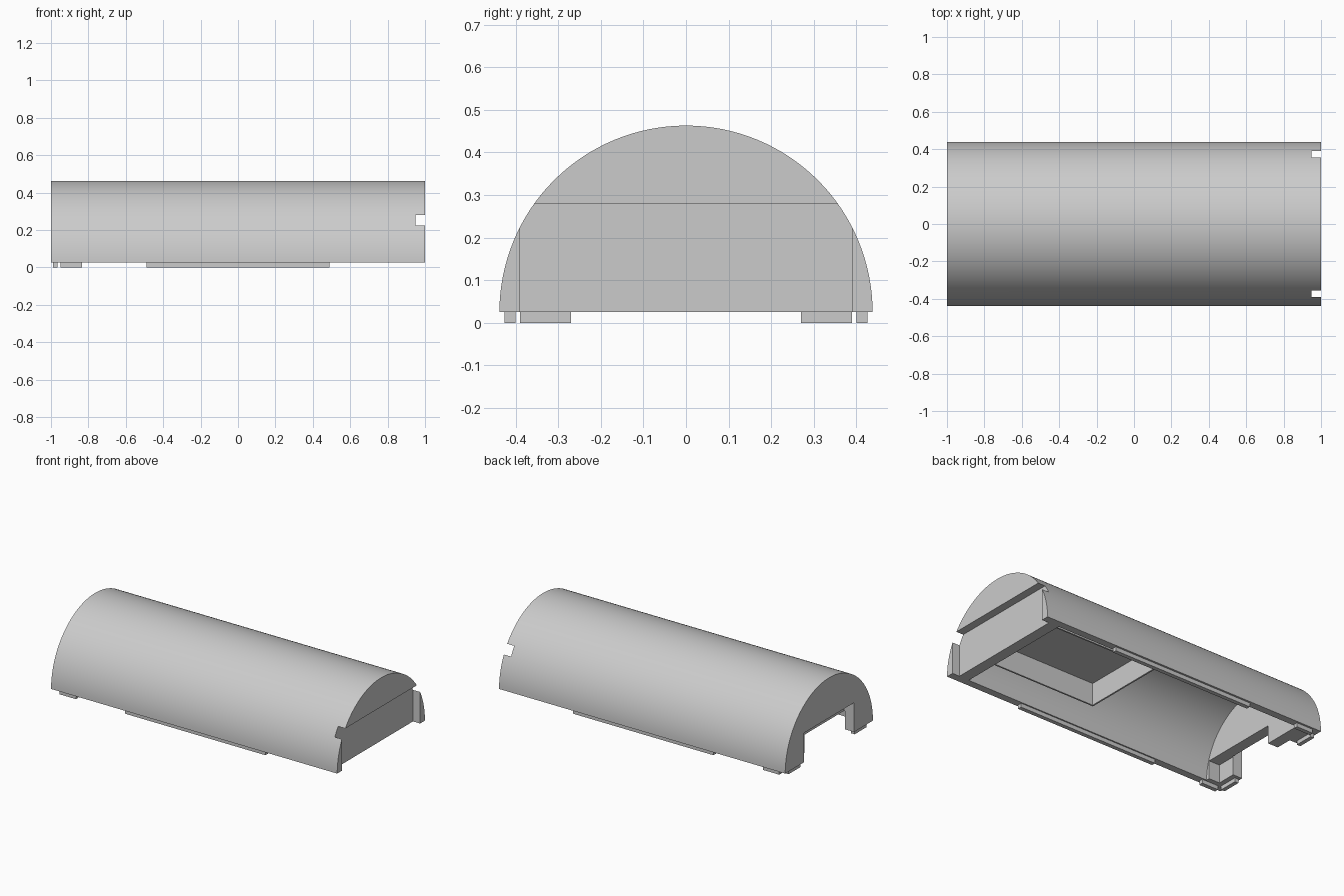
import bpy, bmesh, math

old = bpy.data.objects.get("Cube")
if old:
    bpy.data.objects.remove(old, do_unlink=True)

GREY = (0.6, 0.6, 0.6, 1)
grey = bpy.data.materials.new("plain grey")
grey.use_nodes = True
grey.diffuse_color = GREY
grey.node_tree.nodes["Principled BSDF"].inputs["Base Color"].default_value = GREY

BASE = 0.025      # height of the rim
OUTER = 0.438     # roof radius
INNER = 0.392     # cavity radius


def add_object(name, bm):
    bmesh.ops.recalc_face_normals(bm, faces=bm.faces)
    mesh = bpy.data.meshes.new(name)
    bm.to_mesh(mesh)
    bm.free()
    mesh.materials.append(grey)
    ob = bpy.data.objects.new(name, mesh)
    bpy.context.collection.objects.link(ob)
    return ob


def box(name, x0, x1, y0, y1, z0, z1):
    bm = bmesh.new()
    bmesh.ops.create_cube(bm, size=1)
    for v in bm.verts:
        v.co = (x0 if v.co.x < 0 else x1,
                y0 if v.co.y < 0 else y1,
                z0 if v.co.z < 0 else z1)
    return add_object(name, bm)


def arch(name, x0, x1, radius, drop=0, steps=64):
    """Solid half cylinder along x, optionally extended downward."""
    pts = [(radius * math.cos(math.pi * i / steps),
            BASE + radius * math.sin(math.pi * i / steps)) for i in range(steps + 1)]
    if drop:
        pts = [(radius, BASE - drop)] + pts + [(-radius, BASE - drop)]
    bm = bmesh.new()
    face = bm.faces.new([bm.verts.new((x0, y, z)) for y, z in pts])
    new = bmesh.ops.extrude_face_region(bm, geom=[face])["geom"]
    verts = [g for g in new if isinstance(g, bmesh.types.BMVert)]
    bmesh.ops.translate(bm, verts=verts, vec=(x1 - x0, 0, 0))
    return add_object(name, bm)


def cut(ob, cutters):
    """Subtract the cutters and bake the result."""
    for c in cutters:
        c.hide_render = True
        mod = ob.modifiers.new("cut", 'BOOLEAN')
        mod.operation = 'DIFFERENCE'
        mod.solver = 'EXACT'
        mod.object = c
    bpy.context.view_layer.update()
    baked = bpy.data.meshes.new_from_object(
        ob.evaluated_get(bpy.context.evaluated_depsgraph_get()))
    ob.modifiers.clear()
    ob.data = baked
    for c in cutters:
        bpy.data.objects.remove(c, do_unlink=True)


# Rounded roof: hollow below, stepped recess at one end, doorway at the other
roof = arch("roof_shell", -1, 1, OUTER)
cut(roof, [
    arch("cavity_cutter", -0.86, 0.88, INNER, drop=0.1),
    box("recess_cutter", 0.95, 1.1, -0.39, 0.39, -0.1, 0.279),
    box("doorway_cutter", -1.1, -0.93, -0.25, 0.25, -0.1, 0.21),
    box("inner_notch_cutter", -0.935, -0.8, -0.37, 0.145, -0.1, 0.14),
])
bpy.ops.object.select_all(action='DESELECT')
roof.select_set(True)
bpy.context.view_layer.objects.active = roof
bpy.ops.object.shade_smooth_by_angle(angle=math.radians(30))

# Compartment under the roof, open at the bottom
tray = box("inner_compartment", 0.07, 0.885, -0.275, 0.275, 0.105, 0.255)
cut(tray, [box("compartment_cutter", 0.08, 0.875, -0.265, 0.265, 0, 0.245)])

# Locating tabs under the rim, mirrored on both sides
for side, s in (("left", 1), ("right", -1)):
    for name, x0, x1, y0, y1 in (
            ("long_tab", -0.49, 0.49, 0.40, 0.426),
            ("corner_side_tab", -0.95, -0.835, 0.40, 0.426),
            ("corner_end_tab", -0.99, -0.965, 0.27, 0.39)):
        ya, yb = sorted((s * y0, s * y1))
        box(f"{name}_{side}", x0, x1, ya, yb, 0, BASE)
